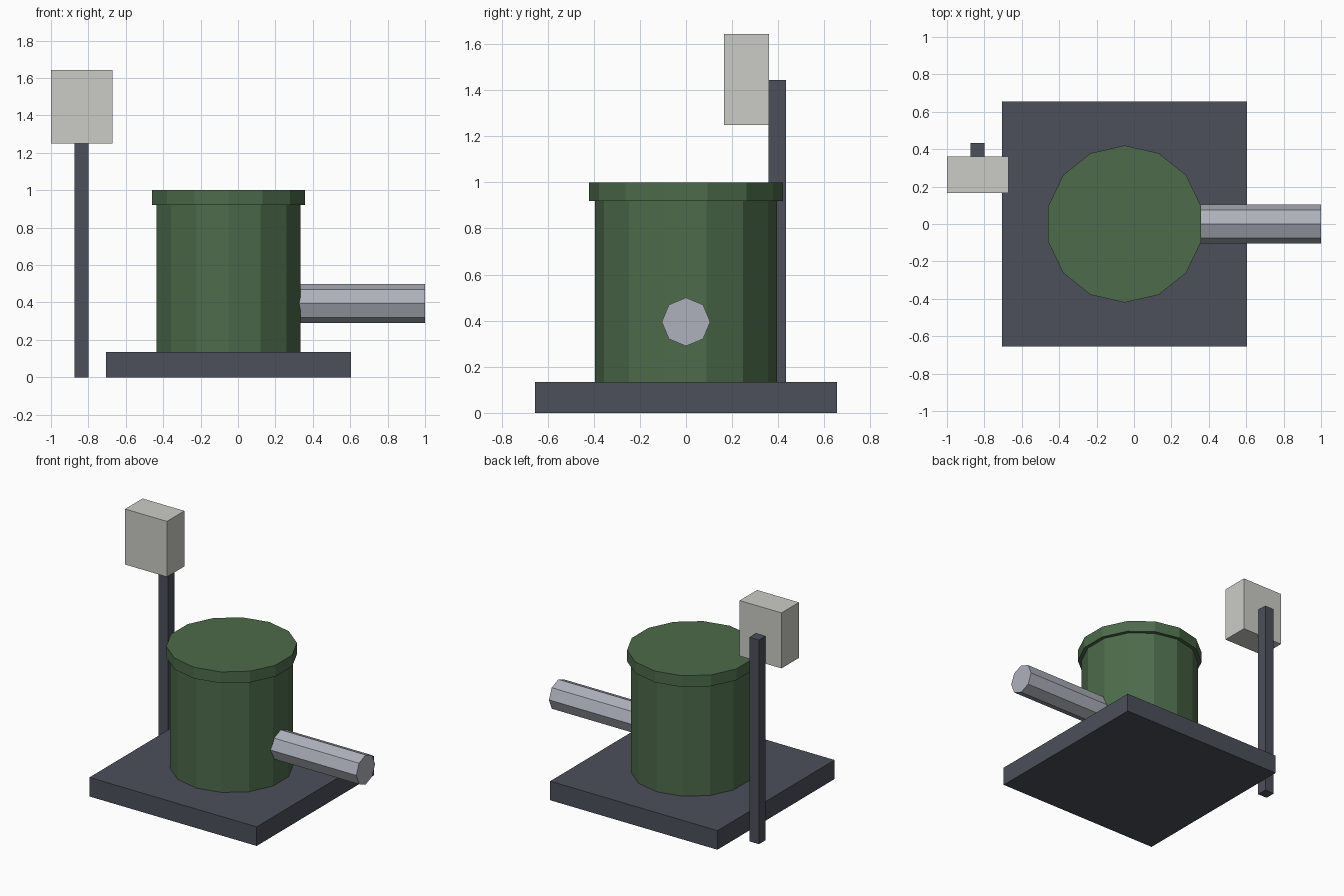
import bpy
import math
from mathutils import Vector

cube = bpy.data.objects.get("Cube")
if cube:
    bpy.data.objects.remove(cube, do_unlink=True)


def material(name, rgb):
    mat = bpy.data.materials.new(name)
    mat.use_nodes = True
    mat.diffuse_color = (*rgb, 1)
    mat.node_tree.nodes["Principled BSDF"].inputs["Base Color"].default_value = (*rgb, 1)
    return mat


def finish(name, mat):
    obj = bpy.context.object
    obj.name = name
    obj.data.materials.append(mat)
    return obj


def box(name, low, high, mat):
    low, high = Vector(low), Vector(high)
    bpy.ops.mesh.primitive_cube_add(size=1, location=(low + high) / 2)
    obj = finish(name, mat)
    obj.scale = high - low
    return obj


def prism(name, sides, radius, start, length, mat, rotation=(0, 0, 0), axis=(0, 0, 1)):
    centre = Vector(start) + Vector(axis) * length / 2
    bpy.ops.mesh.primitive_cylinder_add(vertices=sides, radius=radius, depth=length,
                                        location=centre, rotation=rotation)
    return finish(name, mat)


slate = material("slate grey", (0.072, 0.080, 0.102))
green = material("dull green", (0.074, 0.147, 0.070))
steel = material("light steel", (0.42, 0.44, 0.50))
pale = material("pale grey", (0.60, 0.60, 0.565))

# Square footing
box("base_slab", (-0.705, -0.655, 0), (0.605, 0.655, 0.135), slate)

# Faceted tank with an overhanging lid
prism("tank_body", 14, 0.395, (-0.05, 0, 0.135), 0.785, green)
prism("tank_lid", 14, 0.42, (-0.05, 0, 0.92), 0.08, green)

# Outlet pipe leaving the tank to the side
prism("outlet_pipe", 8, 0.105, (0.28, 0, 0.395), 0.72, steel,
      rotation=(0, math.pi / 2, 0), axis=(1, 0, 0))

# Free-standing post carrying the control box
box("post", (-0.875, 0.358, 0), (-0.80, 0.433, 1.445), slate)
box("control_box", (-1.0, 0.165, 1.25), (-0.672, 0.36, 1.643), pale)
